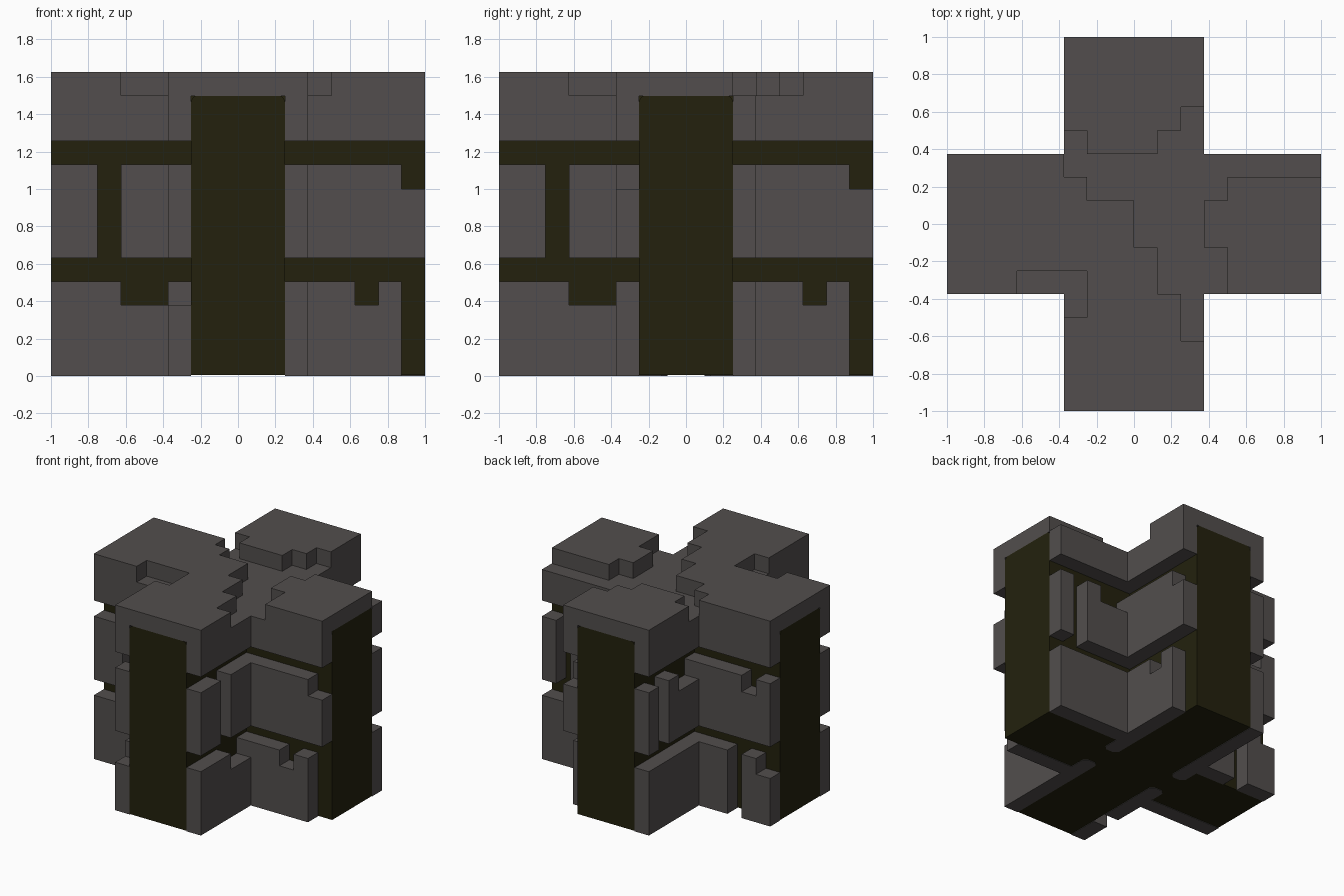
import bpy, bmesh, math

cube = bpy.data.objects.get("Cube")
if cube:
    bpy.data.objects.remove(cube, do_unlink=True)


def material(name, rgb):
    m = bpy.data.materials.new(name)
    m.use_nodes = True
    m.diffuse_color = (*rgb, 1)
    bsdf = next(n for n in m.node_tree.nodes if n.type == 'BSDF_PRINCIPLED')
    bsdf.inputs["Base Color"].default_value = (*rgb, 1)
    bsdf.inputs["Roughness"].default_value = 0.9
    return m


STONE = material("warm grey stone", (0.084, 0.076, 0.074))
DARK = material("dark olive core", (0.0168, 0.0152, 0.004))


def prisms(name, outlines, t0, t1, place, mat):
    """Extrude each 2D outline from t0 to t1; place(a, b, t) gives the 3D point."""
    bm = bmesh.new()
    for pts in outlines:
        low = [bm.verts.new(place(a, b, t0)) for a, b in pts]
        high = [bm.verts.new(place(a, b, t1)) for a, b in pts]
        bm.faces.new(low)
        bm.faces.new(high)
        n = len(pts)
        for i in range(n):
            j = (i + 1) % n
            bm.faces.new((low[i], low[j], high[j], high[i]))
    bmesh.ops.recalc_face_normals(bm, faces=bm.faces)
    mesh = bpy.data.meshes.new(name)
    bm.to_mesh(mesh)
    bm.free()
    mesh.materials.append(mat)
    obj = bpy.data.objects.new(name, mesh)
    bpy.context.collection.objects.link(obj)
    return obj


def rect(a0, a1, b0, b1):
    return [(a0, b0), (a1, b0), (a1, b1), (a0, b1)]


def flat(a, b, t):
    return (a, b, t)


# Heights of the three stone courses and their notches
LOW, LOW_NOTCH = 0.505, 0.38
MID0, MID1, MID_NOTCH = 0.63, 1.13, 1.0
TOP0, FLOOR0, FLOOR1, TOP1 = 1.255, 1.497, 1.5, 1.625
IN, OUT = 0.25, 0.375

# Dark core: two crossing bars with rounded top edges
R = 0.03
arc = [(IN - R + R * math.cos(a), FLOOR0 - R + R * math.sin(a))
       for a in [math.radians(15 * i) for i in range(7)]]
section = [(-IN, 0.004), (IN, 0.004)] + arc + [(-a, b) for a, b in reversed(arc)]
prisms("core_bar_front_back", [section], -1, 1, lambda a, b, t: (a, t, b), DARK)
prisms("core_bar_side", [section], -1, 1, lambda a, b, t: (t, a, b), DARK)

# Wall outlines along an arm: distance from the centre against height
wall_a = [
    [(IN, 0), (.875, 0), (.875, LOW), (.75, LOW), (.75, LOW_NOTCH),
     (.625, LOW_NOTCH), (.625, LOW), (IN, LOW)],
    [(IN, MID0), (1, MID0), (1, MID_NOTCH), (.875, MID_NOTCH), (.875, MID1), (IN, MID1)],
    rect(IN, 1, TOP0, FLOOR0)]
wall_b = [
    [(OUT, 0), (1, 0), (1, LOW), (.625, LOW), (.625, LOW_NOTCH), (OUT, LOW_NOTCH)],
    rect(OUT, .625, MID0, MID1),
    rect(.75, 1, MID0, MID1),
    rect(OUT, 1, TOP0, FLOOR0)]
wall_c = [
    rect(OUT, 1, 0, LOW),
    rect(.875, 1, MID0, MID1),
    [(OUT, MID0), (.75, MID0), (.75, MID1), (.625, MID1), (.625, MID_NOTCH), (OUT, MID_NOTCH)],
    rect(OUT, 1, TOP0, FLOOR0)]
wall_d = [
    rect(IN, .625, 0, LOW),
    [(.75, 0), (1, 0), (1, LOW_NOTCH), (.875, LOW_NOTCH), (.875, LOW), (.75, LOW)],
    [(IN, MID0), (1, MID0), (1, MID1), (.875, MID1), (.875, MID_NOTCH),
     (.75, MID_NOTCH), (.75, MID1), (IN, MID1)],
    rect(IN, 1, TOP0, FLOOR0)]

# Each arm side: name, outlines, arm axis, sign of x, sign of y
sides = [
    ("left_arm_front_wall", wall_a, 'x', 1, -1),
    ("back_arm_left_wall", wall_a, 'y', 1, 1),
    ("right_arm_front_wall", wall_b, 'x', -1, -1),
    ("front_arm_left_wall", wall_b, 'y', 1, -1),
    ("left_arm_back_wall", wall_c, 'x', 1, 1),
    ("back_arm_right_wall", wall_c, 'y', -1, 1),
    ("right_arm_back_wall", wall_d, 'x', -1, 1),
    ("front_arm_right_wall", wall_d, 'y', -1, -1),
]
for name, outlines, axis, sx, sy in sides:
    if axis == 'x':
        place = lambda a, b, t: (sx * a, sy * t, b)
    else:
        place = lambda a, b, t: (sx * t, sy * a, b)
    prisms(name, outlines, IN, OUT, place, STONE)

# Thin cross-shaped floor under the top caps
cross = [(OUT, OUT), (OUT, 1), (-OUT, 1), (-OUT, OUT), (-1, OUT), (-1, -OUT),
         (-OUT, -OUT), (-OUT, -1), (OUT, -1), (OUT, -OUT), (1, -OUT), (1, OUT)]
prisms("top_floor", [cross], FLOOR0, FLOOR1, flat, STONE)

# Raised caps with stepped cracks between them
back_cap = [(-.375, 1), (-.375, .5), (-.25, .5), (-.25, .375), (.125, .375),
            (.125, .5), (.25, .5), (.25, .625), (.375, .625), (.375, 1)]
front_cap = [(-1, .375), (-.375, .375), (-.375, .25), (-.25, .25), (-.25, .125),
             (0, .125), (0, -.125), (.125, -.125), (.125, -.375), (.25, -.375),
             (.25, -.625), (.375, -.625), (.375, -1), (-.375, -1), (-.375, -.5),
             (-.25, -.5), (-.25, -.25), (-.625, -.25), (-.625, -.375), (-1, -.375)]
left_cap = [(1, -.375), (1, .25), (.5, .25), (.5, .125), (.375, .125),
            (.375, -.125), (.5, -.125), (.5, -.375)]
for name, pts in (("back_cap", back_cap), ("front_cap", front_cap), ("left_cap", left_cap)):
    prisms(name, [pts], FLOOR1, TOP1, flat, STONE)

# Stone tabs on the underside, beside the middle of the core
tab = [(.25, .25), (.25, .13), (.28, .1), (.345, .1), (.375, .13), (.375, .25)]
tabs = [[(sx * a, sy * b) for a, b in tab] for sx in (1, -1) for sy in (1, -1)]
prisms("underside_tabs", tabs, 0, 0.004, flat, STONE)
